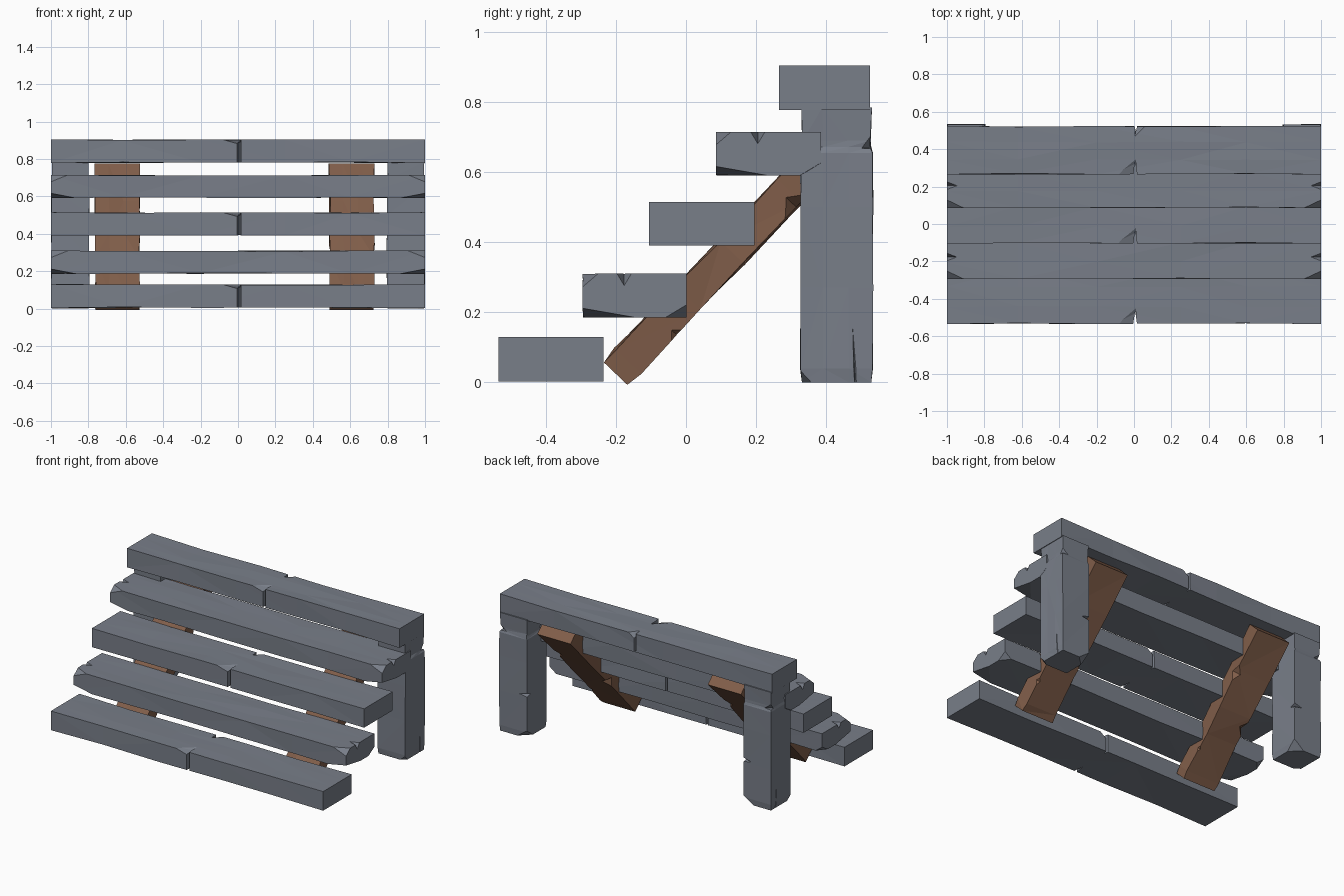
import bpy, bmesh, random
from mathutils import Matrix, Vector

if "Cube" in bpy.data.objects:
    bpy.data.objects.remove(bpy.data.objects["Cube"])

rng = random.Random(7)


def material(name, rgb):
    m = bpy.data.materials.new(name)
    m.diffuse_color = (*rgb, 1)
    m.use_nodes = True
    m.node_tree.nodes["Principled BSDF"].inputs["Base Color"].default_value = m.diffuse_color
    return m


GREY = material("weathered grey wood", (0.19, 0.21, 0.25))
BROWN = material("brown wood", (0.22, 0.112, 0.068))


def make_object(name, bm, mat):
    bmesh.ops.recalc_face_normals(bm, faces=bm.faces)
    me = bpy.data.meshes.new(name)
    bm.to_mesh(me)
    bm.free()
    me.materials.append(mat)
    ob = bpy.data.objects.new(name, me)
    bpy.context.collection.objects.link(ob)
    return ob


def beam(name, stations, width, height, mat, matrix, wear=0.006):
    """Hewn beam along local x; stations = (x, inset per side)."""
    bm = bmesh.new()
    rings = []
    for i, (x, inset) in enumerate(stations):
        w, h = width / 2 - inset, height / 2 - inset
        end = i in (0, len(stations) - 1)
        a = 0 if end else wear
        pts = [(-w, -h), (w, -h), (w, h), (w * 0.35, h), (-w * 0.4, h), (-w, h)]
        ring = []
        for y, z in pts:
            y -= (1 if y > 0 else -1) * rng.uniform(0, a)
            z -= (1 if z > 0 else -1) * rng.uniform(0, a)
            ring.append(bm.verts.new(matrix @ Vector((x, y, z))))
        rings.append(ring)
    for r, s in zip(rings, rings[1:]):
        for k in range(6):
            j = (k + 1) % 6
            bm.faces.new((r[k], r[j], s[j], s[k]))
    bm.faces.new(rings[0])
    bm.faces.new(rings[-1])
    bmesh.ops.triangulate(bm, faces=[f for f in bm.faces if len(f.verts) == 4])
    return make_object(name, bm, mat)


def carve(ob, chips):
    """Cut convex chips (lists of world points) out of a part."""
    for pts in chips:
        bm = bmesh.new()
        for p in pts:
            bm.verts.new(p)
        bmesh.ops.convex_hull(bm, input=bm.verts[:])
        cutter = make_object("chip_cutter", bm, ob.data.materials[0])
        cutter.hide_render = True
        mod = ob.modifiers.new("chip", "BOOLEAN")
        mod.operation, mod.solver, mod.object = "DIFFERENCE", "EXACT", cutter
        bpy.context.view_layer.update()
        dg = bpy.context.evaluated_depsgraph_get()
        me = bpy.data.meshes.new_from_object(ob.evaluated_get(dg))
        ob.modifiers.clear()
        ob.data = me
        bpy.data.objects.remove(cutter)


def middle_crack(y0, y1, z0, z1):
    """Split in the front and back edges plus a sloping chip on top."""
    e = 0.01
    front = [(x, y, z) for z in (z0 - e, z1 + e)
             for x, y in ((-0.006, y0 - e), (0.018, y0 - e), (0.006, y0 + 0.07))]
    chip = [(0.012, y0 - e, z1 + e), (-0.13, y0 - e, z1 + e), (0.012, y0 - e, z1 - 0.03),
            (0.012, y0 + 0.11, z1 + e), (0.012, y0 + 0.06, z1 - 0.015)]
    back = [(0.005, y1 + e, z1 + e), (0.09, y1 + e, z1 + e), (0.01, y1 + e, z1 - 0.05),
            (0.005, y1 - 0.07, z1 + e)]
    split = [(0.0, y1 + e, z0 - e), (0.02, y1 + e, z0 - e), (0.0, y1 + e, z1 + e),
             (0.02, y1 + e, z1 + e), (0.01, y1 - 0.03, z0 - e), (0.01, y1 - 0.03, z1 + e)]
    return [front, chip, back, split]


def end_chips(s, y0, y1, z0, z1):
    """Broken corners and a split at one end (s = -1 or 1)."""
    e = 0.01
    low = [(s * (1 + e), y0 - e, z0 - e), (s * 0.8, y0 - e, z0 - e), (s * (1 + e), y0 + 0.22, z0 - e),
           (s * (1 + e), y0 - e, z0 + 0.03)]
    corner = [(s * (1 + e), y0 - e, z1 + e), (s * 0.86, y0 - e, z1 + e), (s * (1 + e), y0 + 0.06, z1 + e),
              (s * (1 + e), y0 - e, z1 - 0.05)]
    my = (y0 + y1) / 2 - 0.03
    split = [(s * (1 + e), my - 0.03, z1 + e), (s * (1 + e), my + 0.03, z1 + e),
             (s * 0.93, my, z1 + e), (s * (1 + e), my, z1 - 0.04)]
    rear = [(s * (1 + e), y1 + e, z0 - e), (s * 0.93, y1 + e, z0 - e), (s * (1 + e), y1 - 0.09, z0 - e),
            (s * (1 + e), y1 + e, z0 + 0.05)]
    return [low, corner, split, rear]


# Five long step planks: (y front, y back, z bottom, z top)
steps = [(-0.535, -0.235, 0.003, 0.13), (-0.295, 0.002, 0.185, 0.31), (-0.105, 0.195, 0.39, 0.515),
         (0.085, 0.385, 0.59, 0.715), (0.265, 0.525, 0.778, 0.905)]
for i, (y0, y1, z0, z1) in enumerate(steps):
    xs = [-1, -0.62, -0.2, 0.25, 0.6, 1]
    plank = beam(f"step_plank_{i + 1}", [(x, 0) for x in xs], y1 - y0, z1 - z0, GREY,
                 Matrix.Translation((0, (y0 + y1) / 2, (z0 + z1) / 2)))
    if i % 2 == 0:
        carve(plank, middle_crack(y0, y1, z0, z1))
    else:
        carve(plank, end_chips(1, y0, y1, z0, z1) + end_chips(-1, y0, y1, z0, z1))

# Two rear legs with a split collar below the top plank
for side, s in (("left", -1), ("right", 1)):
    frame = Matrix(((0, 0, s, s * 0.897), (0, 1, 0, 0.43), (1, 0, 0, 0), (0, 0, 0, 1)))
    leg = beam(f"rear_leg_{side}", [(0, 0.006), (0.04, 0), (0.27, 0), (0.5, 0), (0.655, 0), (0.672, 0.006),
                                   (0.69, 0.006), (0.785, 0.004)], 0.21, 0.206, GREY, frame, 0.004)
    carve(leg, [
        # notch under the collar at the outer rear corner
        [(s * 1.01, 0.545, 0.665), (s * 0.92, 0.545, 0.67), (s * 1.01, 0.49, 0.668), (s * 1.01, 0.545, 0.74)],
        # broken foot
        [(s * 0.78, 0.545, -0.01), (s * 0.78, 0.545, 0.07), (s * 0.9, 0.545, -0.01), (s * 0.78, 0.43, -0.01)],
        [(s * 1.01, 0.31, -0.01), (s * 1.01, 0.31, 0.06), (s * 0.92, 0.31, -0.01), (s * 1.01, 0.38, -0.01)],
        # long split in the rear face
        [(s * 0.78, 0.545, 0.27), (s * 0.78, 0.545, 0.31), (s * 0.87, 0.545, 0.285), (s * 0.78, 0.48, 0.285)],
        [(s * 1.01, 0.478, 0.0), (s * 1.01, 0.492, 0.0), (s * 1.01, 0.47, 0.28), (s * 0.985, 0.483, 0.0)]])

# Two sloping brown stringers under the steps
along = Vector((0, 0.69, 0.724)).normalized()
up = Vector((0, -along.z, along.y))
for side, cx in (("left", -0.645), ("right", 0.607)):
    thick = 0.108
    o = Vector((cx, -0.24, 0.062)) - up * thick / 2
    across = Vector((1, 0, 0))
    frame = Matrix(((along.x, across.x, up.x, o.x), (along.y, across.y, up.y, o.y),
                    (along.z, across.z, up.z, o.z), (0, 0, 0, 1)))
    stringer = beam(f"stringer_{side}", [(0, 0.008), (0.05, 0), (0.3, 0.003), (0.48, 0), (0.72, 0.002), (0.99, 0.003)],
                    0.25, thick, BROWN, frame, 0.012)
    local = lambda pts: [frame @ Vector(p) for p in pts]
    carve(stringer, [
        # bites out of the lower edges
        local([(0.3, -0.14, -0.07), (0.5, -0.14, -0.07), (0.42, -0.05, -0.07), (0.4, -0.14, 0.02)]),
        local([(0.6, 0.14, -0.07), (0.82, 0.14, -0.07), (0.7, 0.06, -0.07), (0.7, 0.14, 0.02)]),
        local([(0.12, 0.14, -0.07), (0.28, 0.14, -0.07), (0.2, 0.08, -0.07), (0.2, 0.14, 0.0)])])
